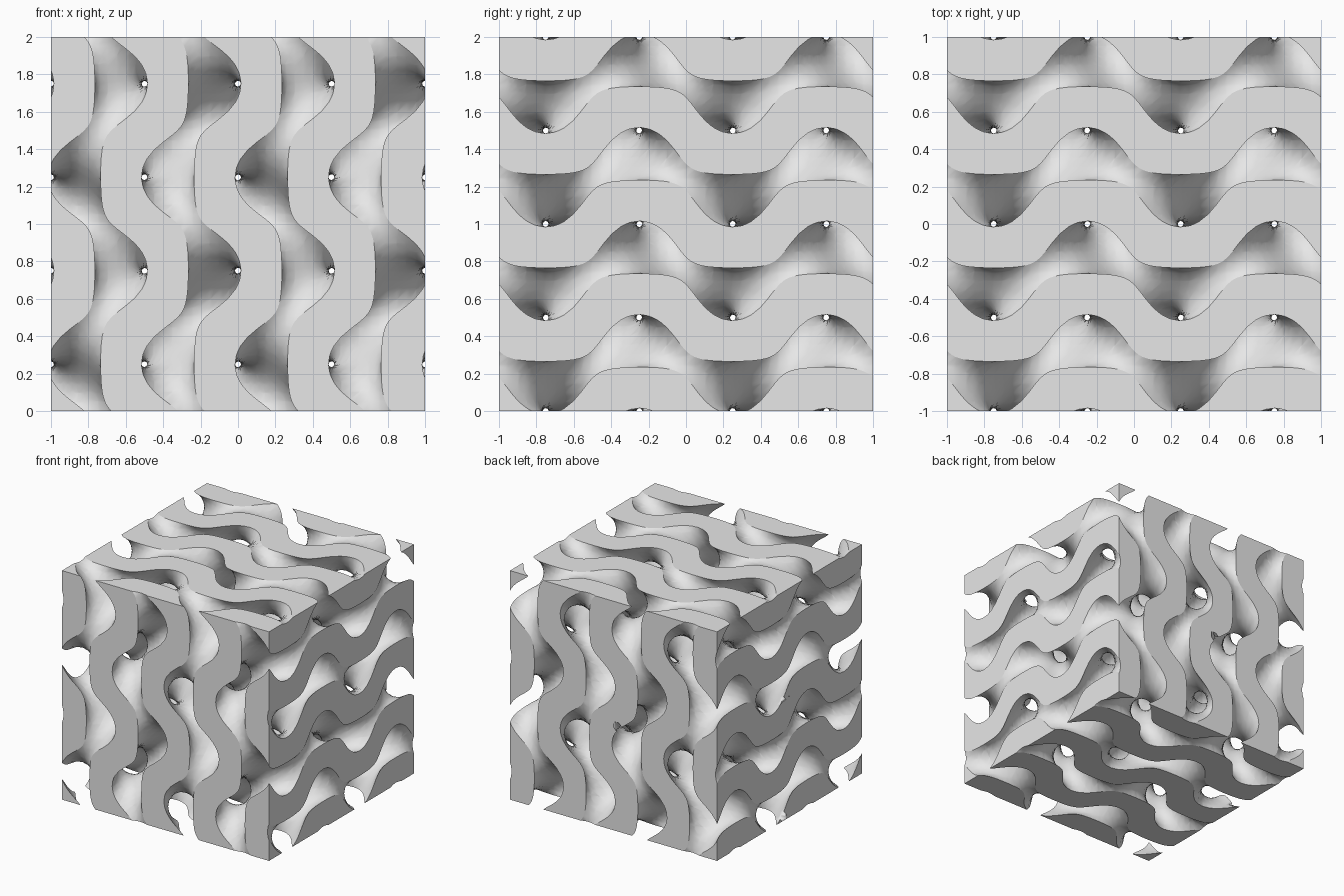
import bpy
import bmesh
from itertools import permutations, product
from math import sin, cos, pi
from mathutils import Vector

if "Cube" in bpy.data.objects:
    bpy.data.objects.remove(bpy.data.objects["Cube"], do_unlink=True)

N = 40            # grid steps along each side of the block
LEVEL = 0.9       # the wall fills the space where |wave| < LEVEL
TAU = 2 * pi


def wave(p):
    x, y, z = (c * TAU for c in p)
    return sin(x) * cos(y) + sin(y) * cos(z) + sin(z) * cos(x)


def place(g):
    """Grid index to position in the block."""
    return Vector((g[0], g[1], g[2])) * (2 / N) - Vector((1, 1, 0))


def step(g, axis):
    return tuple(c + (i == axis) for i, c in enumerate(g))


value = {g: abs(wave(place(g))) - LEVEL for g in product(range(N + 1), repeat=3)}
bm = bmesh.new()
cache = {}


def corner(g):
    if g not in cache:
        cache[g] = bm.verts.new(place(g))
    return cache[g]


def crossing(a, b):
    """Point where the wall surface cuts the grid edge from inside a to outside b."""
    if (a, b) not in cache:
        lo, hi = place(a), place(b)
        for _ in range(12):
            mid = (lo + hi) / 2
            if abs(wave(mid)) < LEVEL:
                lo = mid
            else:
                hi = mid
        cache[a, b] = bm.verts.new((lo + hi) / 2)
    return cache[a, b]


def add_sheet(tet):
    """Piece of curved wall surface inside one tetrahedron."""
    ins = [g for g in tet if value[g] < 0]
    out = [g for g in tet if value[g] >= 0]
    if not ins or not out:
        return
    points = [crossing(a, b) for a in ins for b in out]
    if len(points) == 4:
        points[2], points[3] = points[3], points[2]
    bm.faces.new(points).smooth = True


def add_cap(tri):
    """Part of a flat outer triangle that lies within the wall."""
    points = []
    for a, b in zip(tri, tri[1:] + tri[:1]):
        if value[a] < 0:
            points.append(corner(a))
        if (value[a] < 0) != (value[b] < 0):
            points.append(crossing(a, b) if value[a] < 0 else crossing(b, a))
    if len(points) > 2:
        bm.faces.new(points).smooth = False


# Curved walls, cube by cube
for g in product(range(N), repeat=3):
    signs = {value[g[0] + i, g[1] + j, g[2] + k] < 0
             for i, j, k in product((0, 1), repeat=3)}
    if len(signs) == 2:
        for order in permutations(range(3)):
            tet = [g]
            for axis in order:
                tet.append(step(tet[-1], axis))
            add_sheet(tet)

# Flat cut sides of the block
for axis, side, u, v in product(range(3), (0, N), range(N), range(N)):
    g = [u, v]
    g.insert(axis, side)
    g = tuple(g)
    for first, second in permutations([i for i in range(3) if i != axis]):
        mid = step(g, first)
        add_cap([g, mid, step(mid, second)])

# Clean slivers, keep the cut sides flat and their rims crisp
bmesh.ops.remove_doubles(bm, verts=bm.verts[:], dist=0.003)
bmesh.ops.recalc_face_normals(bm, faces=bm.faces[:])
for face in bm.faces:
    if not face.smooth:
        n = face.normal
        axis = max(range(3), key=lambda i: abs(n[i]))
        for vert in face.verts:
            vert.co[axis] = round(vert.co[axis])
for edge in bm.edges:
    edge.smooth = all(f.smooth for f in edge.link_faces)

mesh = bpy.data.meshes.new("gyroid_block")
bm.to_mesh(mesh)
bm.free()
block = bpy.data.objects.new("gyroid_block", mesh)
bpy.context.collection.objects.link(block)

# Plain grey
grey = bpy.data.materials.new("light_grey")
grey.use_nodes = True
colour = (0.8, 0.8, 0.8, 1)
grey.diffuse_color = colour
grey.node_tree.nodes["Principled BSDF"].inputs["Base Color"].default_value = colour
mesh.materials.append(grey)
